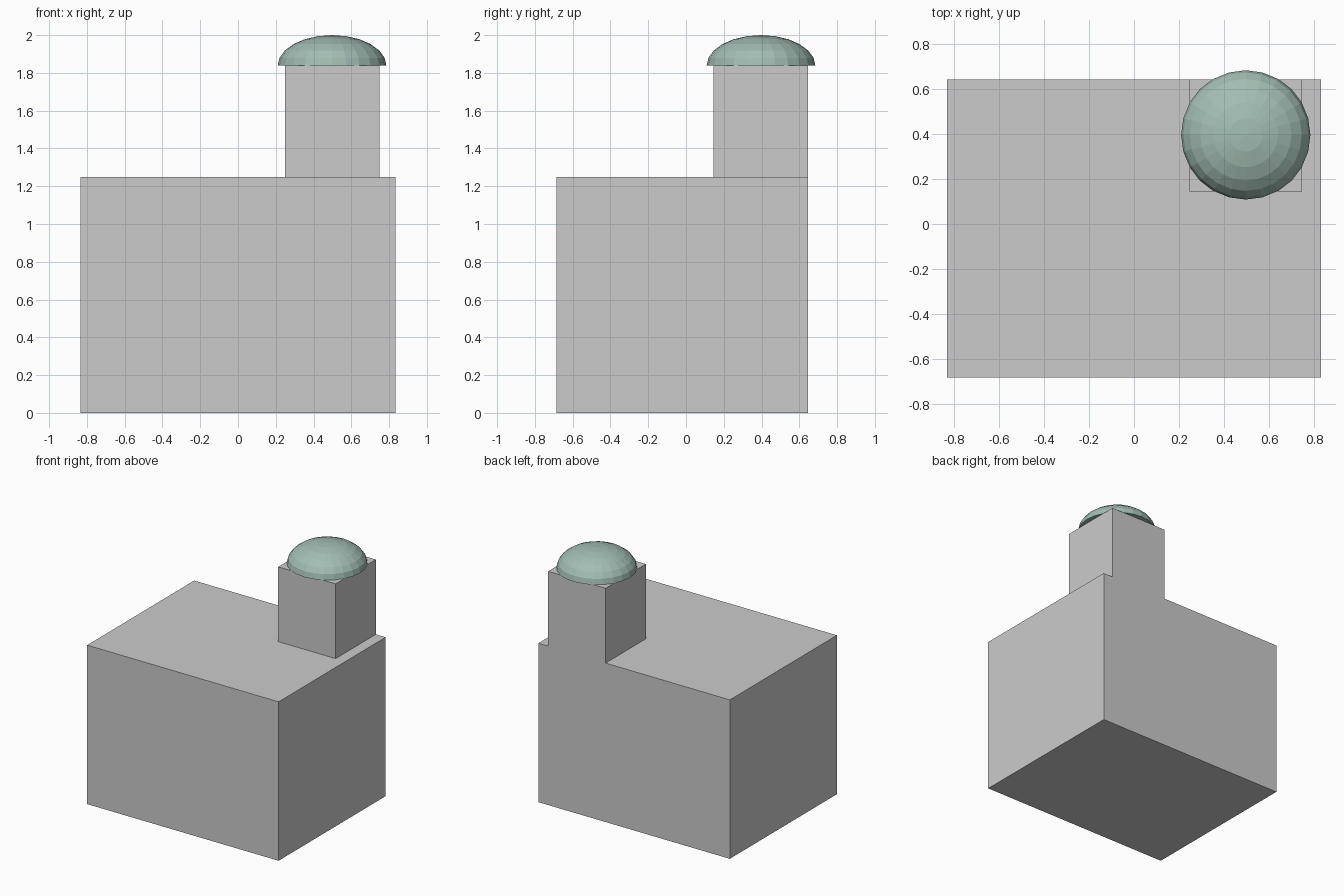
import bpy, bmesh
from math import sin, cos, pi

if "Cube" in bpy.data.objects:
    bpy.data.objects.remove(bpy.data.objects["Cube"])


def add_object(name, bm):
    bmesh.ops.recalc_face_normals(bm, faces=bm.faces[:])
    mesh = bpy.data.meshes.new(name)
    bm.to_mesh(mesh)
    bm.free()
    obj = bpy.data.objects.new(name, mesh)
    bpy.context.collection.objects.link(obj)
    return obj


def box(name, low, high):
    bm = bmesh.new()
    bmesh.ops.create_cube(bm, size=1)
    for v in bm.verts:
        v.co = [l + (h - l) * (c + 0.5) for l, h, c in zip(low, high, v.co)]
    return add_object(name, bm)


def half_dome(name, centre, radius, height, segments=24, rings=6):
    cx, cy, cz = centre
    bm = bmesh.new()
    loops = []
    for r in range(rings):
        t = r / rings * pi / 2
        loops.append([bm.verts.new((cx + radius * cos(t) * cos(2 * pi * s / segments),
                                    cy + radius * cos(t) * sin(2 * pi * s / segments),
                                    cz + height * sin(t))) for s in range(segments)])
    tip = bm.verts.new((cx, cy, cz + height))
    for s in range(segments):
        n = (s + 1) % segments
        for a, b in zip(loops, loops[1:]):
            bm.faces.new((a[s], a[n], b[n], b[s]))
        bm.faces.new((loops[-1][s], loops[-1][n], tip))
    bm.faces.new(loops[0][::-1])
    return add_object(name, bm)


# Main block and the tower on its back right corner
box("main_block", (-0.833, -0.685, 0), (0.833, 0.645, 1.25))
box("tower", (0.248, 0.145, 1.25), (0.748, 0.645, 1.838))

# Flattened dome cap, overhanging the tower
dome = half_dome("dome", (0.498, 0.397, 1.838), 0.288, 0.162)
mat = bpy.data.materials.new("pale_green")
mat.diffuse_color = (0.36, 0.51, 0.45, 1)
mat.use_nodes = True
mat.node_tree.nodes["Principled BSDF"].inputs["Base Color"].default_value = mat.diffuse_color
dome.data.materials.append(mat)
